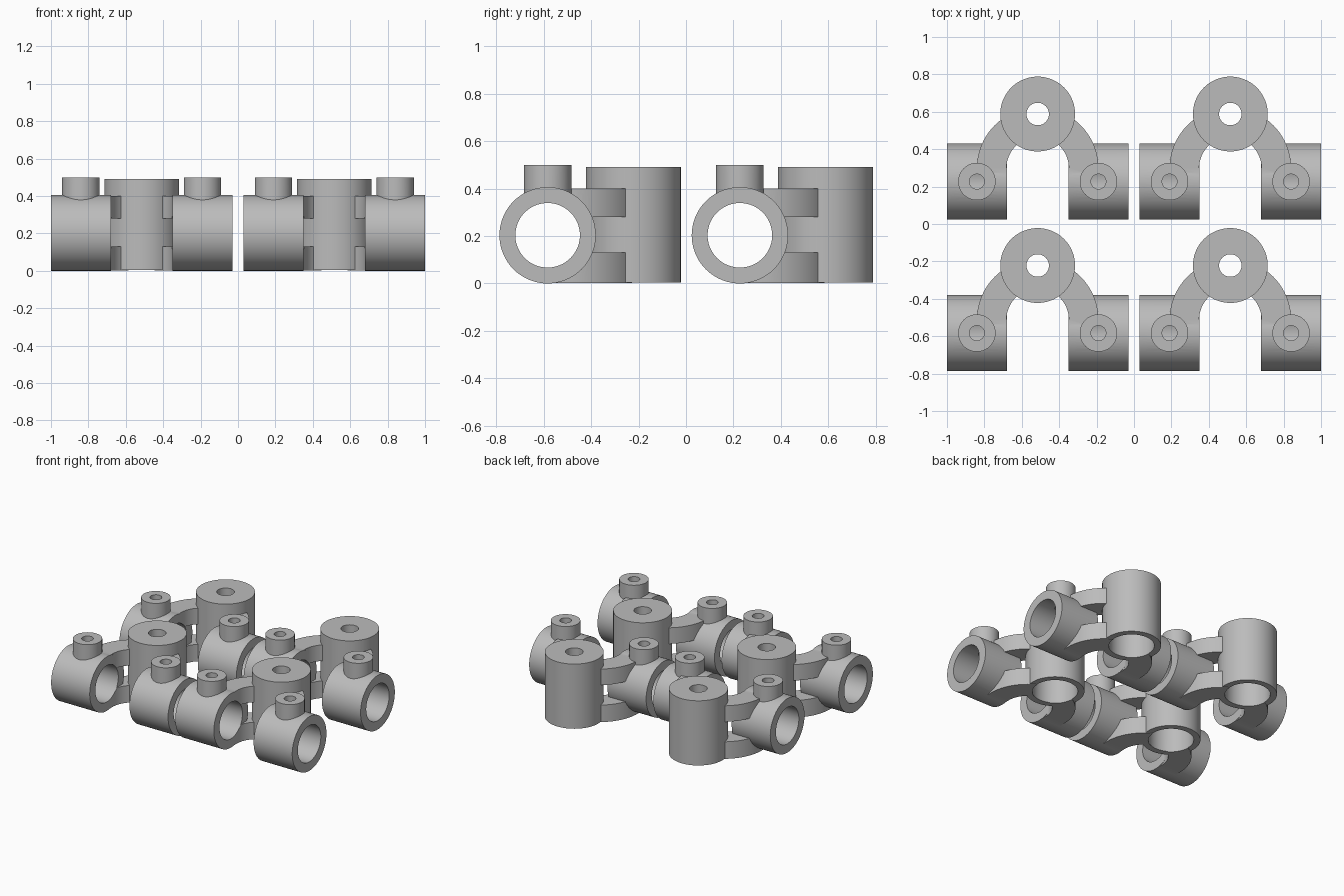
import bpy, bmesh
from math import sin, cos, pi, radians
from mathutils import Matrix, Vector

cube = bpy.data.objects.get("Cube")
if cube:
    bpy.data.objects.remove(cube, do_unlink=True)

steel = bpy.data.materials.new("plain_grey")
steel.use_nodes = True
grey = (0.5, 0.5, 0.5, 1)
steel.diffuse_color = grey
steel.node_tree.nodes["Principled BSDF"].inputs["Base Color"].default_value = grey

# Bracket layout, measured from the hub axis
AXLE_Y, AXLE_Z = -0.361, 0.203
BUSH_X = 0.325
ARCH_Y = -0.29


def add_object(name, bm):
    bmesh.ops.recalc_face_normals(bm, faces=bm.faces)
    mesh = bpy.data.meshes.new(name)
    bm.to_mesh(mesh)
    bm.free()
    mesh.materials.append(steel)
    obj = bpy.data.objects.new(name, mesh)
    bpy.context.collection.objects.link(obj)
    return obj


def cylinder(name, radius, length, centre, along_x=False, sides=72):
    bm = bmesh.new()
    turn = Matrix.Rotation(pi / 2, 4, "Y") if along_x else Matrix()
    bmesh.ops.create_cone(bm, cap_ends=True, segments=sides, radius1=radius,
                          radius2=radius, depth=length,
                          matrix=Matrix.Translation(centre) @ turn)
    return add_object(name, bm)


def upright(name, radius, low, high, x=0, y=0):
    return cylinder(name, radius, high - low, (x, y, (low + high) / 2))


def arch(name, inner, outer, low, high, steps=40):
    """U-shaped arm pair: a half ring with straight legs to the axle line."""
    def edge(r):
        arc = [(r * cos(pi * i / steps), ARCH_Y + r * sin(pi * i / steps))
               for i in range(steps + 1)]
        return [(r, AXLE_Y)] + arc + [(-r, AXLE_Y)]
    bm = bmesh.new()
    a, b = edge(outer), edge(inner)
    rows = [[bm.verts.new((x, y, low)) for x, y in line] for line in (a, b)]
    for i in range(len(a) - 1):
        bm.faces.new((rows[0][i], rows[0][i + 1], rows[1][i + 1], rows[1][i]))
    raised = bmesh.ops.extrude_face_region(bm, geom=bm.faces[:])["geom"]
    bmesh.ops.translate(bm, vec=Vector((0, 0, high - low)),
                        verts=[v for v in raised if isinstance(v, bmesh.types.BMVert)])
    return add_object(name, bm)


# Solid parts of one bracket
body = upright("bracket", 0.2, 0.005, 0.49)
solids = [arch("lower_arms", 0.167, 0.325, 0.002, 0.13),
          arch("upper_arms", 0.167, 0.325, 0.28, 0.4)]
# Bores cut through them
bores = [upright("hub_bore", 0.155, -0.1, 0.4),
         upright("hub_hole", 0.06, 0.3, 0.6)]
for side in (-1, 1):
    x = side * BUSH_X
    solids += [cylinder("bushing", 0.203, 0.32, (x, AXLE_Y, AXLE_Z), True),
               upright("boss", 0.1, 0.25, 0.5, x, AXLE_Y)]
    bores += [cylinder("bushing_bore", 0.136, 0.5, (x, AXLE_Y, AXLE_Z), True),
              upright("boss_hole", 0.04, 0.25, 0.6, x, AXLE_Y)]

for operation, tools in (("UNION", solids), ("DIFFERENCE", bores)):
    for tool in tools:
        tool.hide_render = True
        mod = body.modifiers.new(tool.name, "BOOLEAN")
        mod.operation = operation
        mod.solver = "EXACT"
        mod.object = tool

# Bake the booleans, then drop the helpers
graph = bpy.context.evaluated_depsgraph_get()
baked = bpy.data.meshes.new_from_object(body.evaluated_get(graph))
for helper in [body] + solids + bores:
    bpy.data.objects.remove(helper, do_unlink=True)
baked.name = "bracket"
baked.materials.clear()
baked.materials.append(steel)
for poly in baked.polygons:
    poly.material_index = 0

# Four brackets in a two by two grid
for row, y in (("back", 0.588), ("front", -0.222)):
    for column, x in (("right", -0.515), ("left", 0.515)):
        obj = bpy.data.objects.new(f"{row}_{column}_bracket", baked.copy())
        bpy.context.collection.objects.link(obj)
        obj.location = (x, y, 0)
        bpy.ops.object.select_all(action="DESELECT")
        obj.select_set(True)
        bpy.context.view_layer.objects.active = obj
        bpy.ops.object.shade_smooth_by_angle(angle=radians(30))
bpy.data.meshes.remove(baked)
